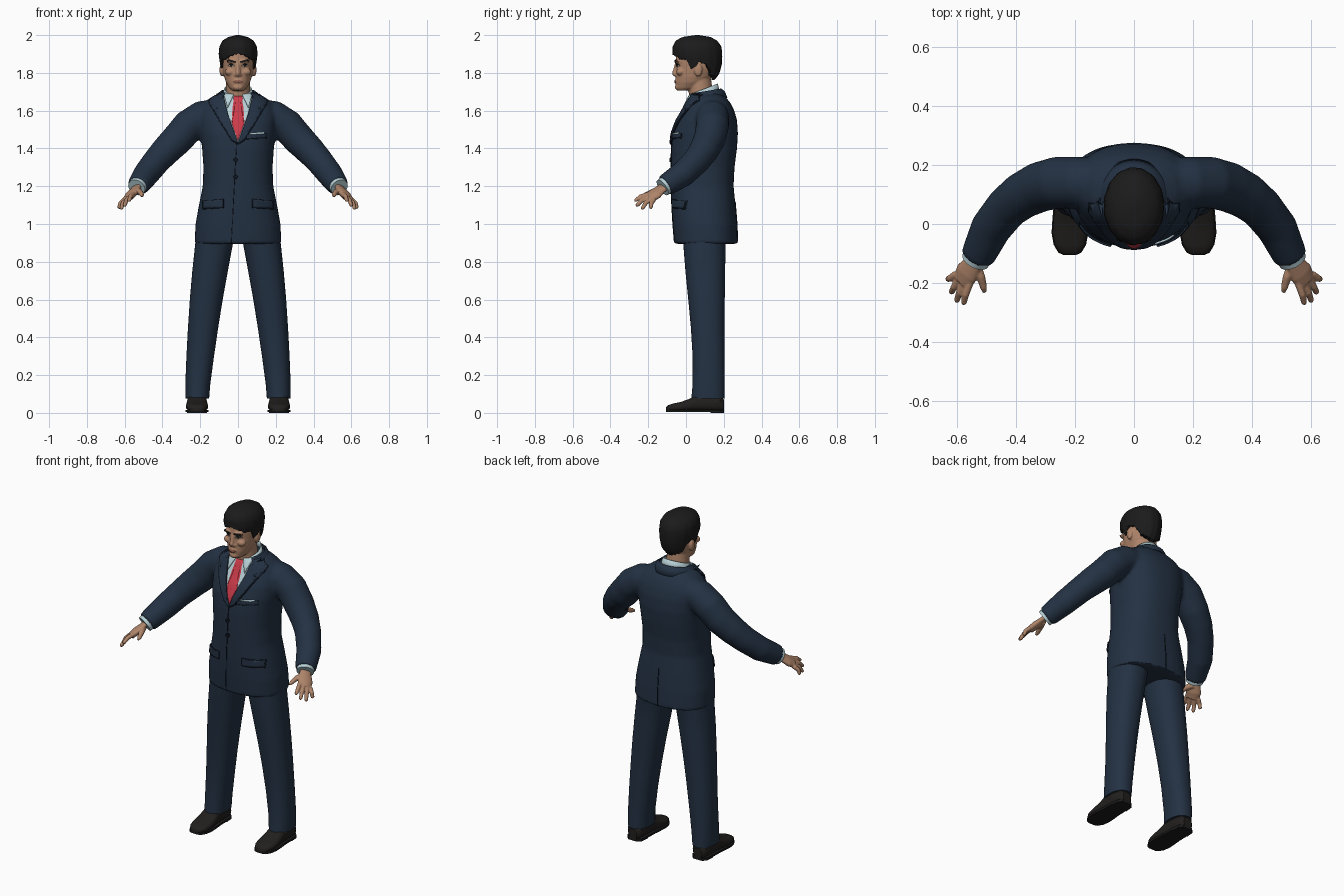
import bpy, bmesh, math
from mathutils import Vector as V
from mathutils.bvhtree import BVHTree

if "Cube" in bpy.data.objects:
    bpy.data.objects.remove(bpy.data.objects["Cube"])


def material(name, *rgb):
    m = bpy.data.materials.new(name)
    m.use_nodes = True
    m.diffuse_color = (*rgb, 1)
    bsdf = next(n for n in m.node_tree.nodes if n.type == 'BSDF_PRINCIPLED')
    bsdf.inputs["Base Color"].default_value = (*rgb, 1)
    return m


NAVY = material("navy cloth", .017, .031, .056)
SEAM = material("dark seam", .005, .009, .017)
SKIN = material("skin", .43, .235, .145)
LIPS = material("lips", .30, .125, .085)
HAIR = material("black hair", .011, .011, .011)
SHOE = material("shoe leather", .016, .014, .013)
SHIRT = material("pale blue shirt", .47, .63, .67)
TIE = material("red tie", .6, .045, .07)
WHITE = material("eye white", .6, .55, .5)
parts = []


def finish(name, bm, mat, voxel=0, smooth=4):
    """Turn a bmesh into an object; a voxel size fuses overlapping pieces."""
    bmesh.ops.recalc_face_normals(bm, faces=bm.faces)
    mesh = bpy.data.meshes.new(name)
    bm.to_mesh(mesh)
    bm.free()
    ob = bpy.data.objects.new(name, mesh)
    bpy.context.collection.objects.link(ob)
    if voxel:
        rm = ob.modifiers.new("fuse", 'REMESH')
        rm.mode, rm.voxel_size = 'VOXEL', voxel
        sm = ob.modifiers.new("soften", 'SMOOTH')
        sm.factor, sm.iterations = .5, smooth
        deps = bpy.context.evaluated_depsgraph_get()
        ob.data = bpy.data.meshes.new_from_object(ob.evaluated_get(deps))
        ob.modifiers.clear()
    ob.data.materials.clear()
    ob.data.materials.append(mat)
    parts.append(ob)
    return ob


def ring(c, u, v, n=32, e=1.0):
    """Superellipse of points round c with half axes u and v."""
    out = []
    for i in range(n):
        a = math.tau * i / n
        co, si = math.cos(a), math.sin(a)
        out.append(V(c) + V(u) * math.copysign(abs(co) ** e, co) + V(v) * math.copysign(abs(si) ** e, si))
    return out


def skin(bm, rings, caps=True, closed=True):
    rows = [[bm.verts.new(p) for p in r] for r in rings]
    n = len(rows[0])
    for a, b in zip(rows, rows[1:]):
        for i in range(n if closed else n - 1):
            j = (i + 1) % n
            bm.faces.new((a[i], a[j], b[j], b[i]))
    if caps:
        bm.faces.new(rows[0])
        bm.faces.new(rows[-1])


def stack(bm, rows, cx=None, e=.85, n=40):
    """Loft upward; each row is z, half width, front y, back y."""
    skin(bm, [ring((cx[i] if cx else 0, (f + b) / 2, z), (w, 0, 0), (0, (b - f) / 2, 0), n, e)
              for i, (z, w, f, b) in enumerate(rows)])


def tube(bm, path, wide=(0, 0, 1), flat=1.0, n=20, sides=(1, -1)):
    """Sweep along x, y, z, radius points, on both sides of the body."""
    for s in sides:
        pts = [V((p[0] * s, p[1], p[2])) for p in path]
        rings = []
        for i, p in enumerate(pts):
            t = (pts[min(i + 1, len(pts) - 1)] - pts[max(i - 1, 0)]).normalized()
            w = V((wide[0] * s, wide[1], wide[2]))
            u = (w - t * w.dot(t)).normalized()
            rings.append(ring(p, u * path[i][3], t.cross(u) * path[i][3] * flat, n))
        skin(bm, rings)


def ball(bm, c, r):
    res = bmesh.ops.create_uvsphere(bm, u_segments=20, v_segments=12, radius=1)
    for v in res["verts"]:
        v.co = V(c) + V(v.co[k] * r[k] for k in range(3))


def interp(table, t):
    for a, b in zip(table, table[1:]):
        if t <= b[0]:
            f = max(0, (t - a[0]) / (b[0] - a[0]))
            return [x + (y - x) * f for x, y in zip(a[1:], b[1:])]
    return list(table[-1][1:])


def tree(ob):
    return BVHTree.FromPolygons([v.co for v in ob.data.vertices], [p.vertices[:] for p in ob.data.polygons])


def patch(name, mat, outline, target, lift=.004, thick=.006, step=.015, back=False, sides=(1,)):
    """Thin plate: an x, z outline pressed on to the front or back of a surface."""
    for s in sides:
        bm = bmesh.new()
        bm.faces.new([bm.verts.new((x * s, 0, z)) for x, z in outline])
        bmesh.ops.triangulate(bm, faces=bm.faces)
        for axis in (0, 2):
            vals = [v.co[axis] for v in bm.verts]
            no = V((axis == 0, 0, axis == 2))
            for k in range(math.ceil(min(vals) / step), math.ceil(max(vals) / step)):
                bmesh.ops.bisect_plane(bm, geom=bm.verts[:] + bm.edges[:] + bm.faces[:],
                                       plane_co=no * k * step, plane_no=no)
        d = 1 if back else -1
        for v in bm.verts:
            hit = target.ray_cast(V((v.co.x, d, v.co.z)), V((0, -d, 0)))[0]
            hit = hit or target.find_nearest(v.co)[0]
            v.co.y = hit.y + d * lift
        ob = finish(name, bm, mat)
        so = ob.modifiers.new("thickness", 'SOLIDIFY')
        so.thickness, so.offset = thick, 0


# Jacket: body and sleeves fused
bm = bmesh.new()
stack(bm, [(.895, .23, -.062, .274), (1, .225, -.07, .27), (1.1, .207, -.076, .262),
           (1.2, .187, -.078, .252), (1.3, .183, -.079, .257), (1.4, .19, -.078, .27),
           (1.48, .2, -.07, .275), (1.55, .205, -.045, .27), (1.6, .2, -.015, .256),
           (1.64, .18, .005, .236), (1.67, .145, .02, .212), (1.69, .105, .035, .19), (1.7, .08, .05, .17)])
tube(bm, [(.1, .14, 1.585, .08), (.19, .14, 1.565, .088), (.26, .14, 1.52, .088), (.32, .125, 1.45, .085),
          (.38, .095, 1.39, .079), (.43, .055, 1.335, .073), (.485, -.015, 1.265, .069),
          (.53, -.112, 1.202, .058)], n=28)
jacket = finish("jacket", bm, NAVY, .01, 6)
chest = tree(jacket)

# Jacket collar and shirt collar, tilted forward round the neck
def collar(name, mat, rows, start, thick):
    bm = bmesh.new()
    rings = []
    for r, z, tilt in rows:
        angles = [math.radians(start + (360 - 2 * start) * i / 40) for i in range(41)]
        rings.append([V((r * math.sin(a), .095 - r * math.cos(a), z - tilt * math.cos(a))) for a in angles])
    skin(bm, rings, False, False)
    so = finish(name, bm, mat).modifiers.new("thickness", 'SOLIDIFY')
    so.thickness = thick


collar("shirt_collar", SHIRT, [(.088, 1.65, .02), (.08, 1.69, .025), (.073, 1.715, .028)], 8, .006)
collar("jacket_collar", NAVY, [(.125, 1.66, .01), (.108, 1.69, .015), (.092, 1.702, .015), (.088, 1.67, .015)], 48, .006)

# Shirt front, tie and lapels
patch("shirt_front", SHIRT, [(-.08, 1.69), (.08, 1.69), (.05, 1.57), (0, 1.43), (-.05, 1.57)], chest, .002, .004)
patch("tie", TIE, [(-.022, 1.675), (.022, 1.675), (.014, 1.64), (.032, 1.53), (0, 1.44), (-.032, 1.53),
                   (-.014, 1.64)], chest, .008)
patch("collar_point", SHIRT, [(.022, 1.685), (.078, 1.695), (.055, 1.615)], chest, .011, sides=(1, -1))
lapel = [(.078, 1.685), (.053, 1.58), (-.002, 1.425), (.03, 1.445), (.085, 1.53), (.128, 1.605),
         (.1, 1.612), (.15, 1.64), (.15, 1.658), (.11, 1.688)]
patch("lapel", NAVY, lapel, chest, .009, .008, sides=(1, -1))
patch("lapel_edge", SEAM, [(x + .004, z - .004) for x, z in lapel[2:]], chest, .003, .005, sides=(1, -1))


def box(x0, x1, z0, z1, slant=0):
    return [(x0, z0), (x1, z0 + slant), (x1, z1 + slant), (x0, z1)]


# Pockets, front edge, buttons and back vent
patch("chest_pocket", NAVY, box(.045, .15, 1.452, 1.472, .006), chest)
patch("chest_pocket_edge", SEAM, box(.042, .153, 1.448, 1.474, .006), chest, .002, .004)
patch("pocket_square", SHIRT, box(.06, .135, 1.47, 1.48, .006), chest)
patch("pocket_flap", NAVY, box(.078, .182, 1.09, 1.13, -.008), chest, .006, .008, sides=(1, -1))
patch("pocket_flap_edge", SEAM, box(.075, .185, 1.085, 1.132, -.008), chest, .002, .004, sides=(1, -1))
patch("front_edge", SEAM, [(-.037, .9), (-.033, .9), (-.006, 1.43), (-.01, 1.43)], chest, .001, .004)
patch("back_vent", SEAM, box(-.002, .002, .9, 1.12), chest, .001, .004, back=True)
for z in (1.34, 1.25):
    disc = [(p.x, p.z) for p in ring((-.012, 0, z), (.011, 0, 0), (0, 0, .011), 14)]
    patch("button", SEAM, disc, chest, .004, .008)

# Trousers
for s, side in ((1, "left"), (-1, "right")):
    bm = bmesh.new()
    centres = [.215, .213, .2, .185, .168, .148, .126, .112]
    stack(bm, [(.075, .062, .028, .205), (.15, .066, .035, .205), (.3, .073, .035, .203), (.45, .08, .026, .203),
               (.6, .087, .012, .205), (.75, .094, -.003, .207), (.9, .1, -.015, .21), (.97, .106, -.02, .225)],
          [c * s for c in centres], .9)
    finish(side + "_trouser_leg", bm, NAVY)

    # Shoe upper and sole
    bm, sole = bmesh.new(), bmesh.new()
    rows = [(-.105, .018, .03), (-.097, .036, .04), (-.07, .052, .049), (-.03, .059, .057), (.02, .056, .075),
            (.06, .052, .1), (.13, .05, .1), (.18, .046, .09), (.2, .026, .07)]
    skin(bm, [ring((s * .217, y, (h + .008) / 2), (w, 0, 0), (0, 0, (h - .008) / 2), 24, .75) for y, w, h in rows])
    shoe = finish(side + "_shoe", bm, SHOE)
    outline = [(w + .003, y) for y, w, h in rows]
    outline += [(-w, y) for w, y in reversed(outline)]
    skin(sole, [[V((s * .217 + x, y, z)) for x, y in outline] for z in (.004, .016)])
    heel = [(w, y) for w, y in outline if y > .1]
    skin(sole, [[V((s * .217 + x, y, z)) for x, y in heel] for z in (0, .01)])
    finish(side + "_shoe_sole", sole, HAIR)

# Shirt cuffs and hands
bm = bmesh.new()
tube(bm, [(.522, -.095, 1.213, .05), (.537, -.124, 1.193, .048)])
finish("shirt_cuffs", bm, SHIRT)
bm = bmesh.new()
spread = V((.81, .31, -.5))
tube(bm, [(.525, -.1, 1.208, .03), (.545, -.135, 1.183, .034), (.565, -.165, 1.158, .043),
          (.582, -.195, 1.137, .037)], spread, .5)
for k, tip in enumerate([(.578, -.273, 1.122), (.602, -.265, 1.095), (.62, -.235, 1.078), (.632, -.188, 1.082)]):
    root = V((.577, -.18, 1.145)) + spread * (k - 1.5) * .021
    end = V(tip)
    mid = root.lerp(end, .55) + V((.004, -.004, .006))
    tube(bm, [(*root, .013), (*mid, .012), (*root.lerp(end, .92), .01), (*end, .005)], n=12)
tube(bm, [(.54, -.135, 1.178, .02), (.518, -.18, 1.17, .015), (.509, -.215, 1.155, .012),
          (.506, -.232, 1.147, .006)], n=12)
finish("hands", bm, SKIN, .004, 2)

# Head: skull, neck, nose, ears and face forms fused
bm = bmesh.new()
stack(bm, [(1.706, .03, -.045, .02), (1.72, .046, -.054, .07), (1.75, .064, -.055, .115), (1.78, .074, -.054, .14),
           (1.82, .081, -.052, .16), (1.86, .084, -.055, .168), (1.9, .084, -.052, .168),
           (1.94, .074, -.035, .155), (1.97, .045, 0, .12)], e=.95)
tube(bm, [(0, .085, 1.6, .066), (0, .08, 1.68, .064), (0, .07, 1.77, .062)], (1, 0, 0), n=32, sides=(1,))
tube(bm, [(0, -.05, 1.85, .009), (0, -.055, 1.82, .011), (0, -.062, 1.798, .013), (0, -.056, 1.785, .011)],
     (1, 0, 0), sides=(1,))
ball(bm, (0, -.05, 1.755), (.026, .011, .013))
ball(bm, (0, -.044, 1.724), (.027, .015, .016))
for s in (1, -1):
    ball(bm, (s * .013, -.052, 1.79), (.009, .01, .008))
    ball(bm, (s * .03, -.045, 1.862), (.032, .015, .011))
    ball(bm, (s * .042, -.03, 1.805), (.028, .022, .02))
    ball(bm, (s * .086, .065, 1.815), (.012, .022, .035))
face = tree(finish("head", bm, SKIN, .005, 3))

# Painted face details
both = dict(step=.006, sides=(1, -1))
patch("eyebrow", HAIR, [(.01, 1.853), (.03, 1.858), (.06, 1.862), (.05, 1.87), (.03, 1.867), (.011, 1.861)],
      face, .002, .003, **both)
patch("eye", WHITE, [(.018, 1.836), (.034, 1.832), (.052, 1.838), (.045, 1.845), (.03, 1.845)],
      face, .001, .002, **both)
patch("eyelid", HAIR, [(.016, 1.838), (.03, 1.843), (.054, 1.84), (.045, 1.848), (.03, 1.848)],
      face, .002, .002, **both)
patch("iris", HAIR, [(p.x, p.z) for p in ring((.035, 0, 1.839), (.006, 0, 0), (0, 0, .006), 12)],
      face, .002, .002, **both)
patch("mouth", LIPS, [(-.026, 1.755), (-.01, 1.746), (.01, 1.746), (.026, 1.755), (.009, 1.763), (-.009, 1.763)],
      face, .001, .002, step=.006)

# Hair cap with a hairline that follows fringe, sideburns, ears and nape
shape = [(1.76, .07, -.02, .15), (1.8, .088, -.045, .178), (1.85, .096, -.06, .19), (1.9, .103, -.071, .192),
         (1.94, .099, -.07, .187), (1.97, .083, -.054, .166), (1.99, .052, -.02, .13), (2, .01, .05, .07)]
hairline = [(0, 1.902), (25, 1.89), (45, 1.87), (60, 1.875), (70, 1.825), (82, 1.83), (92, 1.86),
            (110, 1.845), (130, 1.79), (180, 1.765)]
rings = []
for k in range(-1, 15):
    t = max(k, 0) / 14
    row = []
    for i in range(72):
        a = math.radians(i * 5 - 180)
        low = interp(hairline, abs(math.degrees(a)))[0] + .004 * math.sin(i * 2.1)
        z = low + (2 - low) * (1 - (1 - t) ** 1.6)
        w, f, b = interp(shape, z)
        grow = .8 if k < 0 else 1 + .012 * math.sin(i * 1.3) * (1 - t)
        row.append(V((w * grow * math.sin(a), (f + b) / 2 - (b - f) / 2 * grow * math.cos(a), z)))
    rings.append(row)
bm = bmesh.new()
skin(bm, rings)
finish("hair", bm, HAIR)

# Smooth shading with sharp hems
bpy.ops.object.select_all(action='DESELECT')
for ob in parts:
    ob.select_set(True)
bpy.context.view_layer.objects.active = jacket
bpy.ops.object.shade_smooth_by_angle(angle=math.radians(40))
